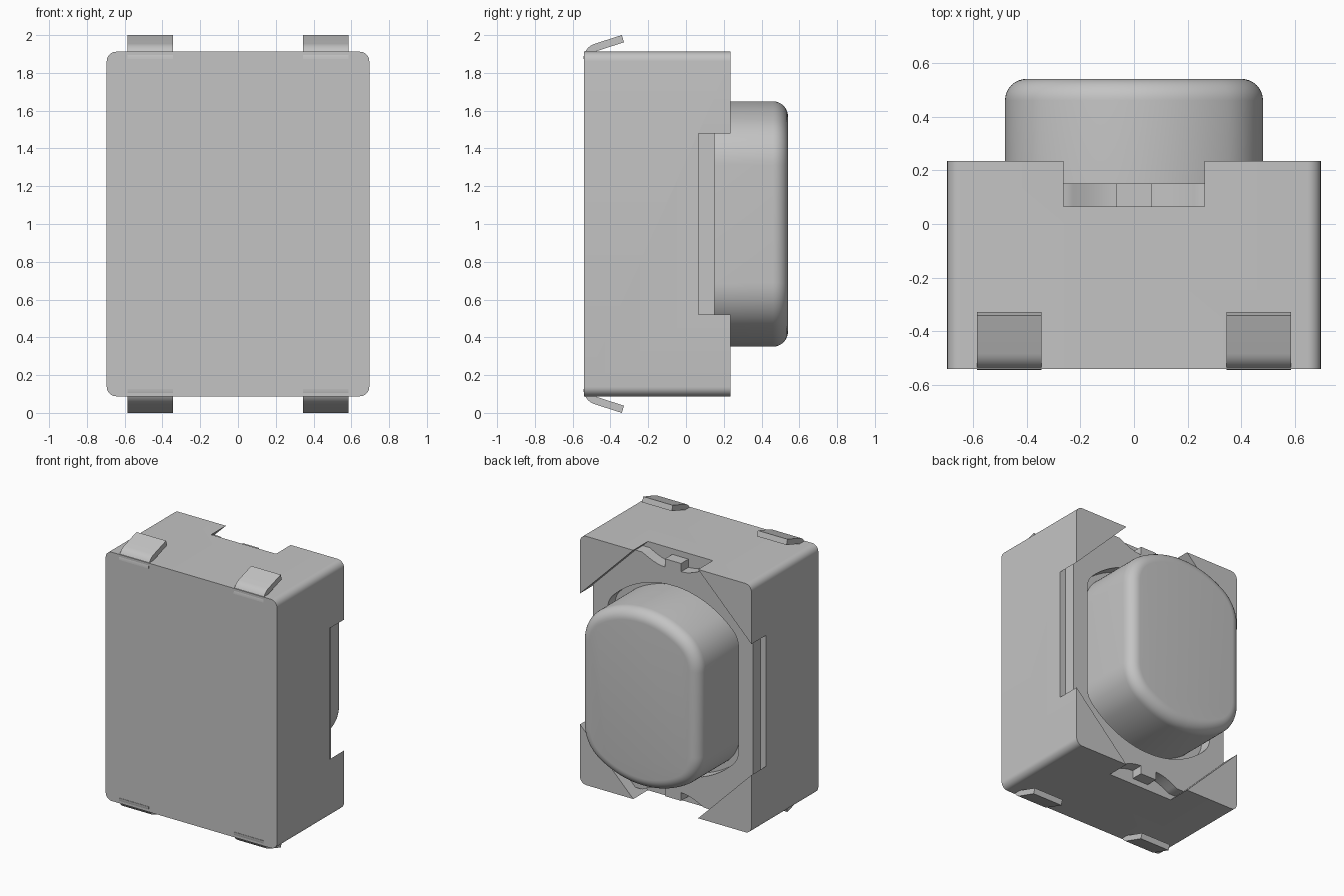
import bpy, bmesh
from math import sin, cos, pi, atan2, sqrt, radians

if "Cube" in bpy.data.objects:
    bpy.data.objects.remove(bpy.data.objects["Cube"])

GREY = (0.55, 0.55, 0.55, 1)
mat = bpy.data.materials.new("light grey")
mat.use_nodes = True
mat.diffuse_color = GREY
mat.node_tree.nodes["Principled BSDF"].inputs["Base Color"].default_value = GREY

CZ = 1.0            # height of the body centre
HW, HH = 0.695, 0.912   # body half width and half height
DIAG = 1.175        # x + z along the corner walls
FLOOR, PLATE, RIM = 0.065, 0.15, 0.235


def loft(name, rings):
    """Solid through equal rings of points, capped at both ends."""
    bm = bmesh.new()
    loops = [[bm.verts.new(p) for p in ring] for ring in rings]
    n = len(loops[0])
    for a, b in zip(loops, loops[1:]):
        for i in range(n):
            j = (i + 1) % n
            bm.faces.new((a[i], a[j], b[j], b[i]))
    bm.faces.new(loops[0])
    bm.faces.new(loops[-1])
    bmesh.ops.recalc_face_normals(bm, faces=bm.faces)
    mesh = bpy.data.meshes.new(name)
    bm.to_mesh(mesh)
    bm.free()
    mesh.materials.append(mat)
    ob = bpy.data.objects.new(name, mesh)
    bpy.context.collection.objects.link(ob)
    return ob


def at_depth(outline, y):
    return [(x, y, CZ + z) for x, z in outline]


def prism(name, outline, y0, y1):
    return loft(name, [at_depth(outline, y0), at_depth(outline, y1)])


def mirror4(quarter):
    """Complete a first-quadrant path, given from +x round to +z."""
    half = quarter + [(-x, z) for x, z in reversed(quarter)]
    return half + [(-x, -z) for x, z in half]


def rounded(cx, cz, r, a0, a1, steps):
    return [(cx + r * cos(a0 + (a1 - a0) * i / steps),
             cz + r * sin(a0 + (a1 - a0) * i / steps)) for i in range(steps + 1)]


def flat_sided_disc(R, X, r):
    """Disc of radius R with sides cut at X and corners rounded by r."""
    cx = X - r
    cz = sqrt((R - r) ** 2 - cx ** 2)
    a = atan2(cz, cx)
    arc = rounded(0, 0, R, a, pi / 2, 14)[1:-1]
    return mirror4(rounded(cx, cz, r, 0, a, 12) + arc)


def cut(ob, cutter):
    mod = ob.modifiers.new("cut", "BOOLEAN")
    mod.operation = "DIFFERENCE"
    mod.solver = "EXACT"
    mod.object = cutter
    cutter.hide_render = True
    cutter.hide_viewport = False
    bpy.context.view_layer.objects.active = ob
    bpy.ops.object.select_all(action="DESELECT")
    ob.select_set(True)
    bpy.ops.object.modifier_apply(modifier=mod.name)
    bpy.data.objects.remove(cutter)


def smooth(ob):
    bpy.ops.object.select_all(action="DESELECT")
    ob.select_set(True)
    bpy.context.view_layer.objects.active = ob
    bpy.ops.object.shade_smooth_by_angle(angle=radians(30))


# Housing with an octagonal recess that leaves four raised corners
r = 0.05
housing = prism("housing", mirror4(rounded(HW - r, HH - r, r, 0, pi / 2, 8)), -0.54, RIM)
ex, ez = HW + 0.05, HH + 0.05
recess = mirror4([(ex, DIAG - ex), (DIAG - ez, ez)])
cut(housing, prism("recess_cutter", recess, FLOOR, RIM + 0.1))
smooth(housing)

# Cover plate with scalloped ends, a centre tab and the button opening
px, pz, tab, dip = 0.65, 0.87, 0.065, 0.06
scallop = []
for i in range(9):
    t = i / 8
    scallop.append((0.25 + (tab - 0.25) * t, pz - dip * sin(t * pi / 2)))
plate = prism("cover_plate",
              mirror4([(px, DIAG - px), (DIAG - pz, pz)] + scallop + [(tab, pz)]),
              FLOOR, PLATE)
cut(plate, prism("opening_cutter", flat_sided_disc(0.69, 0.53, 0.15), 0, 0.3))
smooth(plate)

# Button with a rounded top edge
R, X, corner, fillet, top = 0.65, 0.48, 0.28, 0.08, 0.54
rings = [at_depth(flat_sided_disc(R, X, corner), FLOOR)]
for i in range(9):
    a = i / 8 * pi / 2
    d = fillet * (1 - cos(a))
    rings.append(at_depth(flat_sided_disc(R - d, X - d, corner - d),
                          top - fillet + fillet * sin(a)))
smooth(loft("button", rings))

# Four bent terminals, profile in depth and height above the centre
bend = rounded(-0.458, 0.873, 0.085, pi, radians(107), 8)
inner = rounded(-0.458, 0.873, 0.045, radians(107), pi, 8)
profile = bend + [(-0.34, 1.0), (-0.328, 0.962)] + inner
for side, sx in (("left", 1), ("right", -1)):
    for end, sz in (("top", 1), ("bottom", -1)):
        leg = loft(f"terminal_{end}_{side}",
                   [[(sx * x, y, CZ + sz * z) for y, z in profile]
                    for x in (0.345, 0.585)])
        smooth(leg)
